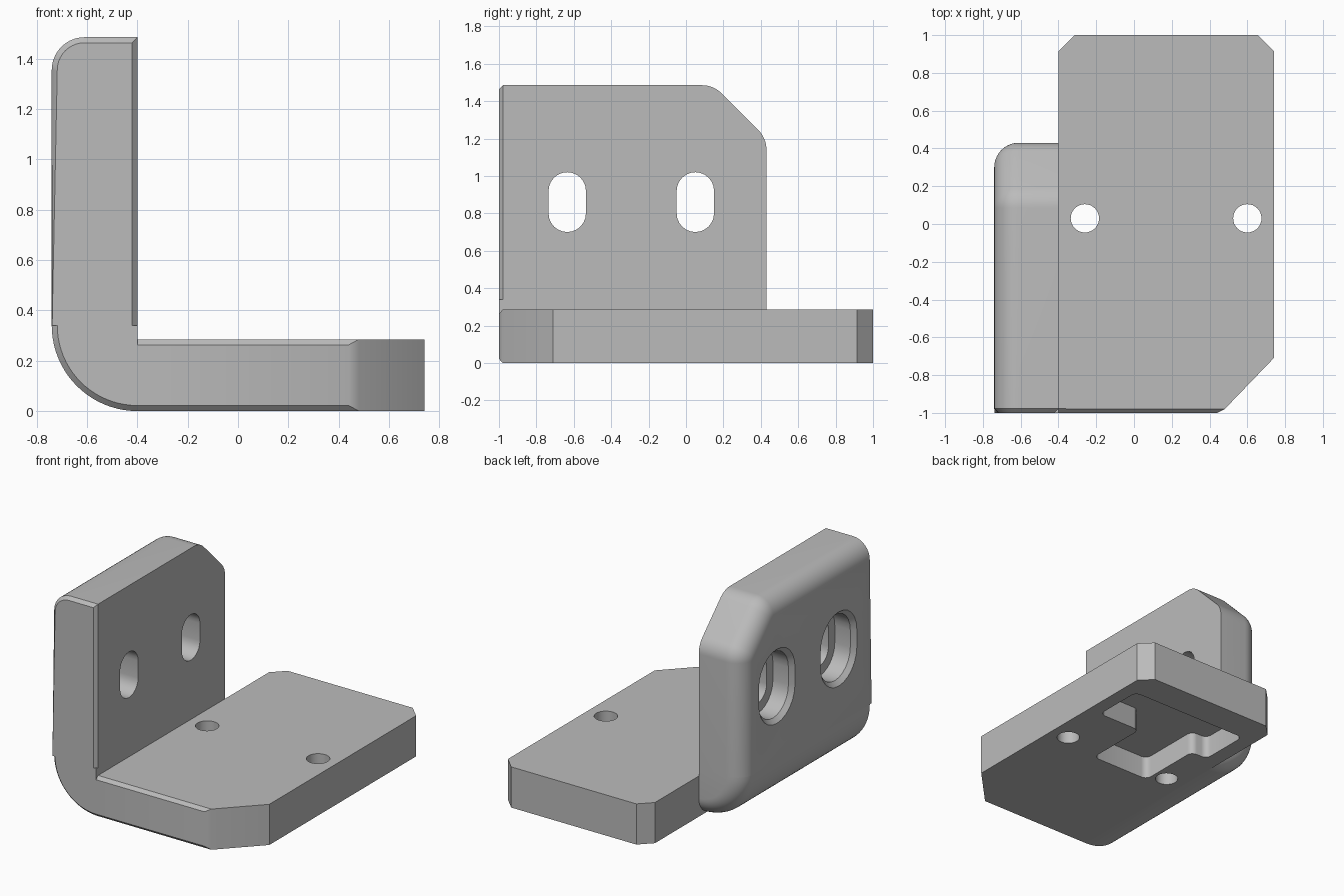
import bpy, bmesh, math
from mathutils import Vector

if "Cube" in bpy.data.objects:
    bpy.data.objects.remove(bpy.data.objects["Cube"], do_unlink=True)

grey = bpy.data.materials.new("plain_grey")
grey.use_nodes = True
grey.diffuse_color = (0.5, 0.5, 0.5, 1)
grey.node_tree.nodes["Principled BSDF"].inputs["Base Color"].default_value = (0.5, 0.5, 0.5, 1)

OUT, IN, BACK, TOP = -0.74, -0.40, 0.43, 1.485   # upright wall limits
BEND = 0.34                                      # outer bend radius
FILLET, CORNER, CHAMFER = 0.13, 0.15, 0.022
THICK = 0.285                                    # base plate


def arc(cu, cv, r, a0, a1, n=8):
    angles = [math.radians(a0 + (a1 - a0) * i / n) for i in range(n + 1)]
    return [(cu + r * math.cos(a), cv + r * math.sin(a)) for a in angles]


def loft(rings):
    """Closed solid through rings of equal point count."""
    bm = bmesh.new()
    rows = [[bm.verts.new(p) for p in ring] for ring in rings]
    for a, b in zip(rows, rows[1:]):
        for i in range(len(a)):
            j = (i + 1) % len(a)
            bm.faces.new((a[i], a[j], b[j], b[i]))
    bm.faces.new(rows[0])
    bm.faces.new(rows[-1])
    bmesh.ops.remove_doubles(bm, verts=bm.verts, dist=1e-5)
    bmesh.ops.recalc_face_normals(bm, faces=bm.faces)
    return bm


def prism(points, z0, z1):
    return loft([[(x, y, z) for x, y in points] for z in (z0, z1)])


def finish(bm, name):
    bmesh.ops.recalc_face_normals(bm, faces=bm.faces)
    mesh = bpy.data.meshes.new(name)
    bm.to_mesh(mesh)
    bm.free()
    mesh.materials.append(grey)
    obj = bpy.data.objects.new(name, mesh)
    bpy.context.collection.objects.link(obj)
    return obj


def activate(obj):
    bpy.ops.object.select_all(action='DESELECT')
    obj.select_set(True)
    bpy.context.view_layer.objects.active = obj


def cut(obj, bm):
    cutter = finish(bm, "cutter")
    cutter.hide_render = True
    activate(obj)
    mod = obj.modifiers.new("cut", 'BOOLEAN')
    mod.operation, mod.solver, mod.object = 'DIFFERENCE', 'EXACT', cutter
    bpy.ops.object.modifier_apply(modifier=mod.name)
    bpy.data.objects.remove(cutter, do_unlink=True)


def smooth(obj):
    activate(obj)
    bpy.ops.object.shade_smooth_by_angle(angle=math.radians(30))


def at_front(v):
    return abs(v.co.y + 1) < 1e-4


# Upright wall: outline inset step by step to round the outer edge
def wall_outline(d):
    r = CORNER - d
    return ([(-1, BEND), (-1, TOP - d)]
            + arc(0.085, TOP - CORNER, r, 90, 45)
            + arc(BACK - CORNER, TOP - CORNER - 0.195, r, 45, 0)
            + [(BACK - d, BEND)])


steps = [(IN, 0)] + [(OUT + FILLET - u, FILLET - v)
                     for u, v in arc(0, 0, FILLET, 90, 0)]
# arc gives (cos, sin): x moves outward while the inset grows
steps = [(IN, 0)] + [(OUT + FILLET - u, FILLET - v) for u, v in arc(0, 0, FILLET, 90, 0, 10)]
bm = loft([[(x, y, z) for y, z in wall_outline(d)] for x, d in steps])
front = [f for f in bm.faces if all(at_front(v) for v in f.verts)]
face = bmesh.ops.dissolve_faces(bm, faces=front)["region"][0]
rim = [e for e in face.edges if any(v.co.z > BEND + 0.001 for v in e.verts)]
bmesh.ops.bevel(bm, geom=rim, offset=CHAMFER, segments=1, affect='EDGES')
wall = finish(bm, "upright_wall")


# Slots through the wall, with a chamfered recess on the outer side
def slot_ring(x, y, r):
    return [(x, u, v) for u, v in arc(y, 0.92, r, 0, 180, 12) + arc(y, 0.80, r, 180, 360, 12)]


for y in (-0.635, 0.05):
    cut(wall, loft([slot_ring(x, y, r) for x, r in
                    ((-0.77, 0.23), (-0.71, 0.17), (-0.59, 0.17), (-0.59, 0.10), (-0.3, 0.10))]))
smooth(wall)

# Bend: wall cross-section turned a quarter about the inner corner
section = ([(0, -1), (BEND - CHAMFER, -1), (BEND, -1 + CHAMFER)]
           + arc(BEND - FILLET, BACK - FILLET, FILLET, 0, 90, 10) + [(0, BACK)])
bend = finish(loft([[(IN - r * c, y, BEND - r * s) for r, y in section]
                    for c, s in arc(0, 0, 1, 0, 90, 20)]), "bend")
smooth(bend)

# Base plate with cut corners and a chamfered front edge
bm = prism([(IN, -1), (0.44, -1), (0.48, -0.98), (0.74, -0.71), (0.74, 0.915),
            (0.655, 1), (-0.315, 1), (IN, 0.915)], 0, THICK)
rim = [e for e in bm.edges if all(at_front(v) for v in e.verts)
       and abs(e.verts[0].co.x - e.verts[1].co.x) > 0.1]
bmesh.ops.bevel(bm, geom=rim, offset=CHAMFER, segments=1, affect='EDGES')
base = finish(bm, "base_plate")

# Screw holes
for x in (-0.26, 0.60):
    cut(base, prism(arc(x, 0.03, 0.075, 0, 360, 32)[:-1], -0.1, 0.4))

# T-shaped pocket underneath
bm = prism([(0.30, -0.06), (0.30, 0.41), (0.64, 0.41), (0.64, 0.78),
            (-0.29, 0.78), (-0.29, 0.41), (-0.16, 0.41), (-0.16, -0.06)], -0.1, 0.16)
uprights = [e for e in bm.edges if abs(e.verts[0].co.z - e.verts[1].co.z) > 0.1]
bmesh.ops.bevel(bm, geom=uprights, offset=0.045, segments=5, profile=0.5, affect='EDGES')
cut(base, bm)
smooth(base)
